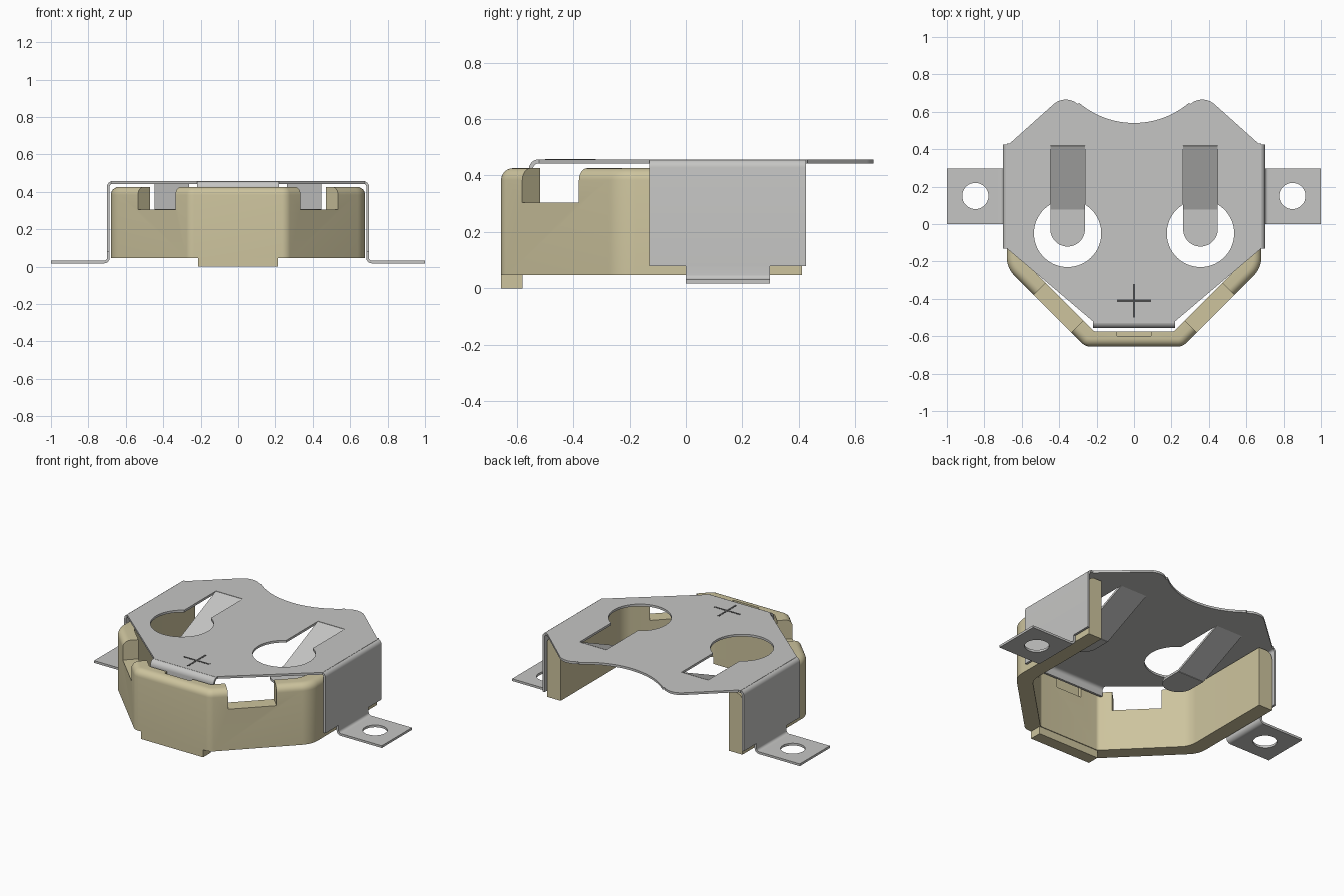
import bpy, bmesh, math
from mathutils import Vector

if "Cube" in bpy.data.objects:
    bpy.data.objects.remove(bpy.data.objects["Cube"])


def material(name, rgb):
    m = bpy.data.materials.new(name)
    m.use_nodes = True
    m.diffuse_color = (*rgb, 1)
    m.node_tree.nodes["Principled BSDF"].inputs["Base Color"].default_value = (*rgb, 1)
    return m


METAL = material("grey metal", (0.56, 0.56, 0.55))
PLASTIC = material("cream plastic", (0.61, 0.55, 0.34))
DARK = material("dark engraving", (0.07, 0.07, 0.07))
T = 0.014       # sheet thickness
TOP = 0.45      # middle height of the top plate


def finish(ob, mat, angle=35):
    """Apply modifiers, clean the mesh, colour and shade it."""
    bpy.ops.object.select_all(action='DESELECT')
    ob.select_set(True)
    bpy.context.view_layer.objects.active = ob
    bpy.ops.object.convert(target='MESH')
    ob = bpy.context.object
    bm = bmesh.new()
    bm.from_mesh(ob.data)
    bmesh.ops.remove_doubles(bm, verts=bm.verts, dist=1e-5)
    bmesh.ops.recalc_face_normals(bm, faces=bm.faces)
    bm.to_mesh(ob.data)
    bm.free()
    ob.data.materials.clear()
    ob.data.materials.append(mat)
    bpy.ops.object.shade_smooth_by_angle(angle=math.radians(angle))
    return ob


def mesh_object(name, bm):
    me = bpy.data.meshes.new(name)
    bm.to_mesh(me)
    bm.free()
    ob = bpy.data.objects.new(name, me)
    bpy.context.collection.objects.link(ob)
    return ob


def arc(cx, cy, r, a0, a1, n=24):
    angles = [math.radians(a0 + (a1 - a0) * i / n) for i in range(n + 1)]
    return [(cx + r * math.cos(a), cy + r * math.sin(a)) for a in angles]


def flat(name, loops, z, mat):
    """Flat sheet from an outline and hole loops."""
    cu = bpy.data.curves.new(name, 'CURVE')
    cu.dimensions, cu.fill_mode, cu.extrude = '2D', 'BOTH', T / 2
    for loop in loops:
        sp = cu.splines.new('POLY')
        sp.points.add(len(loop) - 1)
        for p, (x, y) in zip(sp.points, loop):
            p.co = (x, y, 0, 1)
        sp.use_cyclic_u = True
    ob = bpy.data.objects.new(name, cu)
    ob.location.z = z
    bpy.context.collection.objects.link(ob)
    return finish(ob, mat)


def strip(name, path, mat=METAL):
    """Bent sheet: each path item is a pair of opposite edge points."""
    bm = bmesh.new()
    rows = [[bm.verts.new(p) for p in pair] for pair in path]
    for a, b in zip(rows, rows[1:]):
        bm.faces.new((a[0], a[1], b[1], b[0]))
    ob = mesh_object(name, bm)
    mod = ob.modifiers.new("thickness", 'SOLIDIFY')
    mod.thickness, mod.offset, mod.use_even_offset = T, 0, True
    return finish(ob, mat)


def box(name, centre, size, turn=0):
    bm = bmesh.new()
    bmesh.ops.create_cube(bm, size=1)
    bmesh.ops.scale(bm, vec=size, verts=bm.verts)
    ob = mesh_object(name, bm)
    ob.location = centre
    ob.rotation_euler.z = turn
    return ob


def fillet(points):
    """Round the corners of an open path of (x, y, radius)."""
    out = []
    for i, (x, y, r) in enumerate(points):
        p = Vector((x, y))
        if r == 0:
            out.append(p)
            continue
        u = (Vector(points[i - 1][:2]) - p).normalized()
        v = (Vector(points[i + 1][:2]) - p).normalized()
        half = u.angle(v) / 2
        c = p + (u + v).normalized() * r / math.sin(half)
        d = r / math.tan(half)
        a, b = p + u * d - c, p + v * d - c
        for k in range(9):
            out.append(c + a.lerp(b, k / 8).normalized() * r)
    return out


def half_octagon(x, diag, front, back, r_side, r_front):
    half = [(x, back, 0), (x, x - diag, r_side), (diag + front, front, r_front)]
    return fillet(half + [(-a, b, r) for a, b, r in reversed(half)])


# Plastic housing: open horseshoe wall with a rounded outer top edge
outer = half_octagon(0.68, 0.915, -0.655, 0.41, 0.14, 0.06)
inner = half_octagon(0.585, 0.788, -0.575, 0.41, 0.12, 0.03)
Z0, Z1 = 0.047, 0.426
bm = bmesh.new()
grid = [[bm.verts.new((p.x, p.y, z)) for p in loop]
        for loop, z in ((outer, Z0), (outer, Z1), (inner, Z1), (inner, Z0))]
n = len(outer)
for k in range(4):
    a, b = grid[k], grid[(k + 1) % 4]
    for i in range(n - 1):
        bm.faces.new((a[i], a[i + 1], b[i + 1], b[i]))
for i in (0, n - 1):
    bm.faces.new([row[i] for row in grid])
bmesh.ops.recalc_face_normals(bm, faces=bm.faces)
rim = [bm.edges.get((grid[1][i], grid[1][i + 1])) for i in range(n - 1)]
bmesh.ops.bevel(bm, geom=rim, offset=0.042, segments=6, profile=0.5,
                affect='EDGES', clamp_overlap=False)
housing = mesh_object("housing", bm)

# Windows through the diagonal walls and a small notch inside the front wall
cutters = [box("window_cutter", (s * 0.435, -0.48, 0.455), (0.283, 0.3, 0.3),
               s * math.pi / 4) for s in (1, -1)]
cutters.append(box("notch_cutter", (0, -0.55, 0.45), (0.18, 0.1, 0.2)))
for c in cutters:
    c.hide_render = True
    mod = housing.modifiers.new("cut", 'BOOLEAN')
    mod.operation, mod.solver, mod.object = 'DIFFERENCE', 'EXACT', c
finish(housing, PLASTIC)
for c in cutters:
    bpy.data.objects.remove(c)

# Locating tab under the front wall
finish(box("front_tab", (0, -0.6175, 0.024), (0.43, 0.075, 0.048)), PLASTIC)

# Top plate with back lobes, concave back edge and two keyholes
SX, HW = 0.355, 0.0925
right = [(0.22, -0.53), (0.22, -0.52), (0.68, -0.13), (0.68, 0.43), (0.665, 0.43)]
right += arc(0.365, 0.567, 0.098, 48, 130, 16)
left = [(-x, y) for x, y in reversed(right)]
scoop = arc(0, 0.994, 0.454, -50, -130)
gap = math.degrees(math.asin(HW / 0.18))
keyholes = [arc(s * SX, -0.05, 0.18, 90 + gap, 450 - gap, 48)
            + [(s * SX + HW, 0.42), (s * SX - HW, 0.42)] for s in (1, -1)]
flat("top_plate", [right + scoop + left] + keyholes, TOP, METAL)

# Front lip bent down behind the front wall
lip = [(-0.52, TOP)] + arc(-0.522, TOP - 0.028, 0.028, 90, 180, 8) + [(-0.55, 0.39)]
strip("front_lip", [((-0.22, y, z), (0.22, y, z)) for y, z in lip])

for s, side in ((1, "left"), (-1, "right")):
    # Contact spring: sloped arm and flat rounded tip
    slope = [(0.42, TOP), (0.08, 0.3)]
    strip(side + "_spring_arm",
          [((s * SX - HW, y, z), (s * SX + HW, y, z)) for y, z in slope])
    tip = [(s * SX + HW, 0.08), (s * SX - HW, 0.08)]
    flat(side + "_spring_tip", [tip + arc(s * SX, -0.0275, HW, 180, 360)], 0.3, METAL)

    # Side plate folded down from the top plate
    fold = [(0.67, TOP)] + arc(0.671, TOP - 0.022, 0.022, 90, 0, 6) + [(0.693, 0.08)]
    strip(side + "_side_plate",
          [((s * x, -0.13, z), (s * x, 0.425, z)) for x, z in fold])

    # Narrow neck bending outward into the mounting foot
    neck = [(0.693, 0.085)] + arc(0.716, 0.048, 0.023, 180, 270, 6) + [(0.73, 0.025)]
    strip(side + "_foot_neck",
          [((s * x, 0, z), (s * x, 0.298, z)) for x, z in neck])
    foot = [(s * 0.73, 0), (s, 0), (s, 0.298), (s * 0.73, 0.298)]
    flat(side + "_foot", [foot, arc(s * 0.848, 0.15, 0.07, 0, 350, 35)], 0.025, METAL)

# Polarity cross on the top plate
for name, size in (("cross_bar_wide", (0.18, 0.012, 0.003)),
                   ("cross_bar_long", (0.012, 0.18, 0.003))):
    finish(box(name, (0, -0.41, TOP + T / 2), size), DARK)
